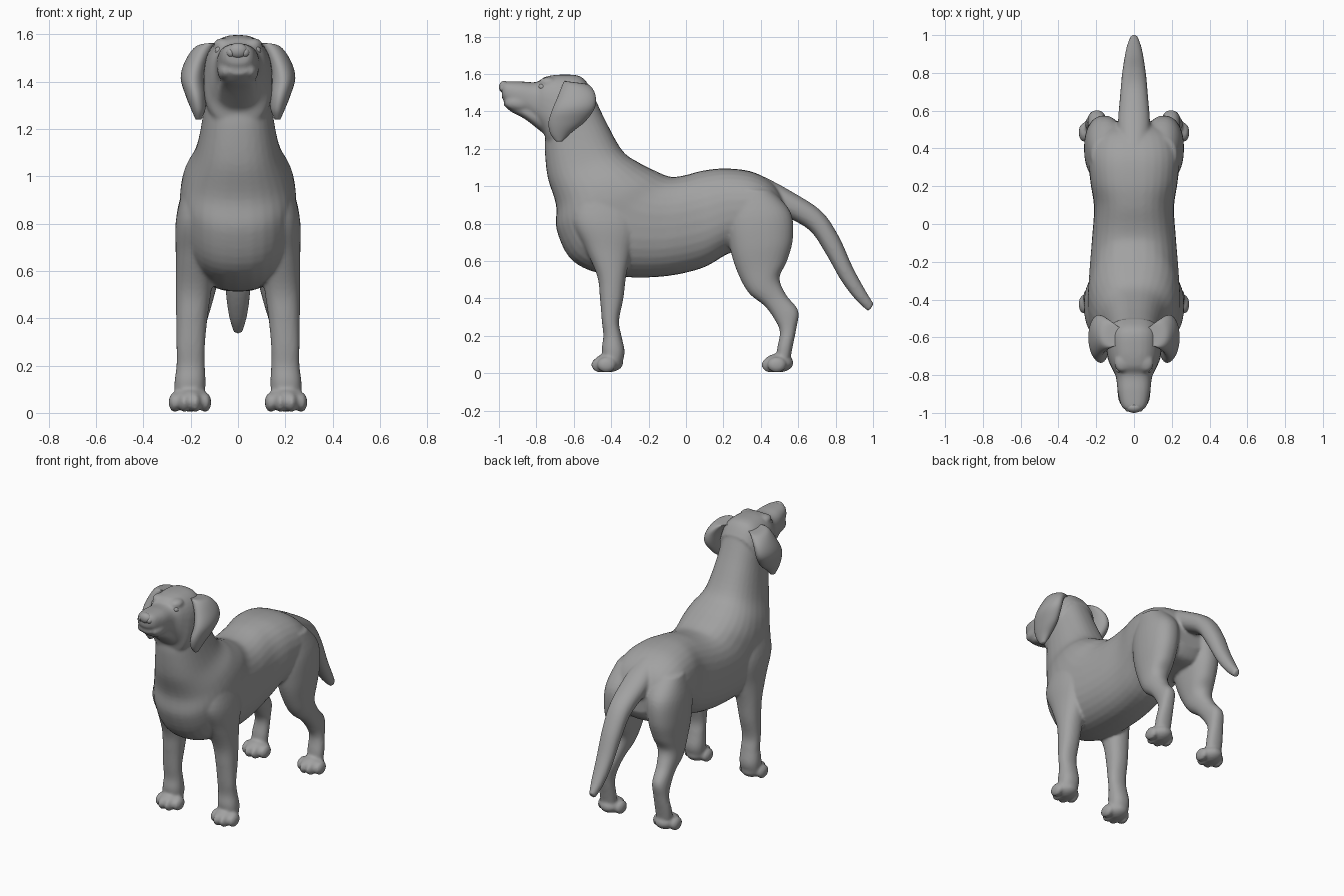
import bpy, bmesh
from math import sin, cos, pi, copysign
from mathutils import Vector, Matrix

coat = bpy.data.materials.new("grey_coat")
coat.diffuse_color = (0.36, 0.36, 0.36, 1)


def catmull(a, b, c, d, t):
    return 0.5 * (2 * b + (c - a) * t + (2 * a - 5 * b + 4 * c - d) * t * t
                  + (3 * b - a - 3 * c + d) * t ** 3)


def loft(bm, rows, side=1, power=0.9, sides=32, steps=5):
    """Skin oval rings; row = (y, z) of one edge, (y, z) of the other, x centre, half width."""
    last, keys = len(rows) - 1, []
    for i in range(last):
        ids = [max(i - 1, 0), i, i + 1, min(i + 2, last)]
        for s in range(steps):
            keys.append([catmull(*[rows[k][j] for k in ids], s / steps) for j in range(6)])
    keys.append(rows[-1])
    rings = []
    for y1, z1, y2, z2, xc, w in keys:
        ring = []
        for k in range(sides):
            a = 2 * pi * k / sides
            u = copysign(abs(cos(a)) ** power, cos(a))
            v = copysign(abs(sin(a)) ** power, sin(a))
            ring.append(bm.verts.new((side * (xc + w * u),
                                      (y1 + y2) / 2 + (y1 - y2) / 2 * v,
                                      (z1 + z2) / 2 + (z1 - z2) / 2 * v)))
        rings.append(ring)
    faces = [bm.faces.new(rings[0]), bm.faces.new(rings[-1])]
    for r, q in zip(rings, rings[1:]):
        for k in range(sides):
            n = (k + 1) % sides
            faces.append(bm.faces.new((r[k], r[n], q[n], q[k])))
    bmesh.ops.recalc_face_normals(bm, faces=faces)


def ball(bm, loc, size):
    m = Matrix.Translation(loc) @ Matrix.Diagonal((*size, 1))
    bmesh.ops.create_uvsphere(bm, u_segments=24, v_segments=14, radius=1, matrix=m)


def paw(bm, x, y, side):
    """Pad with four toes; y is the front of the pad."""
    ball(bm, (side * x, y + 0.085, 0.055), (0.07, 0.08, 0.05))
    for dx, dy in ((-0.064, 0.04), (-0.023, 0.008), (0.023, 0.008), (0.064, 0.04)):
        ball(bm, (side * (x + dx), y + dy + 0.035, 0.045), (0.026, 0.05, 0.042))


def finish(name, bm):
    me = bpy.data.meshes.new(name)
    bm.to_mesh(me)
    bm.free()
    me.materials.append(coat)
    me.polygons.foreach_set("use_smooth", [True] * len(me.polygons))
    ob = bpy.data.objects.new(name, me)
    bpy.context.collection.objects.link(ob)
    return ob


torso = [
    (-0.50, 1.50, -0.75, 1.28, 0, 0.135),
    (-0.43, 1.35, -0.755, 1.20, 0, 0.145),
    (-0.34, 1.19, -0.74, 1.05, 0, 0.175),
    (-0.25, 1.125, -0.695, 0.90, 0, 0.225),
    (-0.16, 1.08, -0.69, 0.76, 0, 0.245),
    (-0.10, 1.055, -0.605, 0.60, 0, 0.242),
    (-0.06, 1.05, -0.42, 0.525, 0, 0.235),
    (0.00, 1.06, -0.15, 0.515, 0, 0.222),
    (0.10, 1.085, 0.08, 0.56, 0, 0.212),
    (0.22, 1.095, 0.24, 0.645, 0, 0.232),
    (0.36, 1.075, 0.38, 0.66, 0, 0.240),
    (0.47, 1.01, 0.49, 0.67, 0, 0.205),
    (0.54, 0.90, 0.54, 0.74, 0, 0.110)]
head = [
    (-0.985, 1.555, -0.985, 1.475, 0, 0.045),
    (-0.955, 1.56, -0.965, 1.45, 0, 0.068),
    (-0.88, 1.56, -0.90, 1.41, 0, 0.086),
    (-0.80, 1.557, -0.82, 1.36, 0, 0.096),
    (-0.75, 1.586, -0.76, 1.28, 0, 0.122),
    (-0.66, 1.597, -0.74, 1.22, 0, 0.142),
    (-0.56, 1.585, -0.70, 1.20, 0, 0.145),
    (-0.50, 1.51, -0.62, 1.20, 0, 0.135)]
jaw = [
    (-0.97, 1.462, -0.975, 1.432, 0, 0.038),
    (-0.92, 1.45, -0.93, 1.395, 0, 0.062),
    (-0.85, 1.43, -0.86, 1.358, 0, 0.076),
    (-0.74, 1.40, -0.76, 1.28, 0, 0.088)]
tail = [
    (0.42, 1.05, 0.42, 0.90, 0, 0.075),
    (0.55, 0.98, 0.51, 0.85, 0, 0.085),
    (0.72, 0.87, 0.66, 0.765, 0, 0.073),
    (0.815, 0.735, 0.75, 0.635, 0, 0.065),
    (0.89, 0.57, 0.83, 0.495, 0, 0.054),
    (0.955, 0.45, 0.91, 0.39, 0, 0.040),
    (1.005, 0.37, 0.975, 0.33, 0, 0.020)]
front_leg = [
    (-0.32, 0.98, -0.58, 0.98, 0.14, 0.085),
    (-0.26, 0.80, -0.61, 0.82, 0.165, 0.098),
    (-0.295, 0.64, -0.54, 0.67, 0.178, 0.084),
    (-0.32, 0.52, -0.475, 0.52, 0.187, 0.075),
    (-0.335, 0.40, -0.46, 0.40, 0.195, 0.066),
    (-0.358, 0.28, -0.45, 0.28, 0.20, 0.060),
    (-0.345, 0.20, -0.442, 0.20, 0.20, 0.060),
    (-0.328, 0.11, -0.45, 0.13, 0.203, 0.066),
    (-0.35, 0.03, -0.44, 0.05, 0.205, 0.060)]
hind_leg = [
    (0.46, 0.98, 0.26, 0.98, 0.13, 0.095),
    (0.56, 0.86, 0.22, 0.82, 0.152, 0.107),
    (0.572, 0.72, 0.235, 0.67, 0.162, 0.102),
    (0.54, 0.60, 0.275, 0.54, 0.168, 0.086),
    (0.50, 0.51, 0.335, 0.43, 0.178, 0.070),
    (0.535, 0.42, 0.42, 0.36, 0.186, 0.055),
    (0.60, 0.335, 0.475, 0.285, 0.195, 0.050),
    (0.59, 0.24, 0.502, 0.22, 0.20, 0.048),
    (0.57, 0.14, 0.487, 0.13, 0.205, 0.054),
    (0.55, 0.03, 0.48, 0.05, 0.205, 0.050)]
ear = [
    (-0.55, 1.55, -0.64, 1.56, 0.08, 0.030),
    (-0.515, 1.54, -0.655, 1.555, 0.132, 0.046),
    (-0.485, 1.49, -0.685, 1.48, 0.174, 0.050),
    (-0.487, 1.42, -0.715, 1.41, 0.190, 0.052),
    (-0.54, 1.345, -0.735, 1.34, 0.178, 0.044),
    (-0.615, 1.285, -0.725, 1.28, 0.168, 0.030),
    (-0.66, 1.24, -0.695, 1.24, 0.167, 0.012)]

# Body, head, legs, paws and tail fused into one smooth skin
bm = bmesh.new()
for part, power in ((torso, 0.85), (head, 0.8), (jaw, 0.9), (tail, 0.9)):
    loft(bm, part, power=power)
for s in (1, -1):
    loft(bm, front_leg, s)
    loft(bm, hind_leg, s)
    paw(bm, 0.203, -0.50, s)
    paw(bm, 0.203, 0.41, s)
    # Cheek, brow and lip swellings
    ball(bm, (s * 0.085, -0.66, 1.40), (0.06, 0.08, 0.09))
    ball(bm, (s * 0.062, -0.735, 1.556), (0.042, 0.05, 0.028))
    ball(bm, (s * 0.052, -0.885, 1.445), (0.036, 0.085, 0.042))
body = finish("dog_body", bm)
rm = body.modifiers.new("fuse", 'REMESH')
rm.mode = 'VOXEL'
rm.voxel_size = 0.009
rm.use_smooth_shade = True
sm = body.modifiers.new("soften", 'SMOOTH')
sm.factor = 0.5
sm.iterations = 6

# Hanging ears and eyes
for s, label in ((1, "left"), (-1, "right")):
    bm = bmesh.new()
    loft(bm, ear, s, power=1.0)
    finish(label + "_ear", bm)
    bm = bmesh.new()
    ball(bm, (s * 0.078, -0.768, 1.53), (0.02, 0.02, 0.018))
    finish(label + "_eye", bm)

# Nose pad with nostril wings
bm = bmesh.new()
ball(bm, (0, -0.972, 1.53), (0.042, 0.028, 0.033))
for s in (1, -1):
    ball(bm, (s * 0.03, -0.97, 1.522), (0.02, 0.024, 0.022))
finish("nose", bm)
